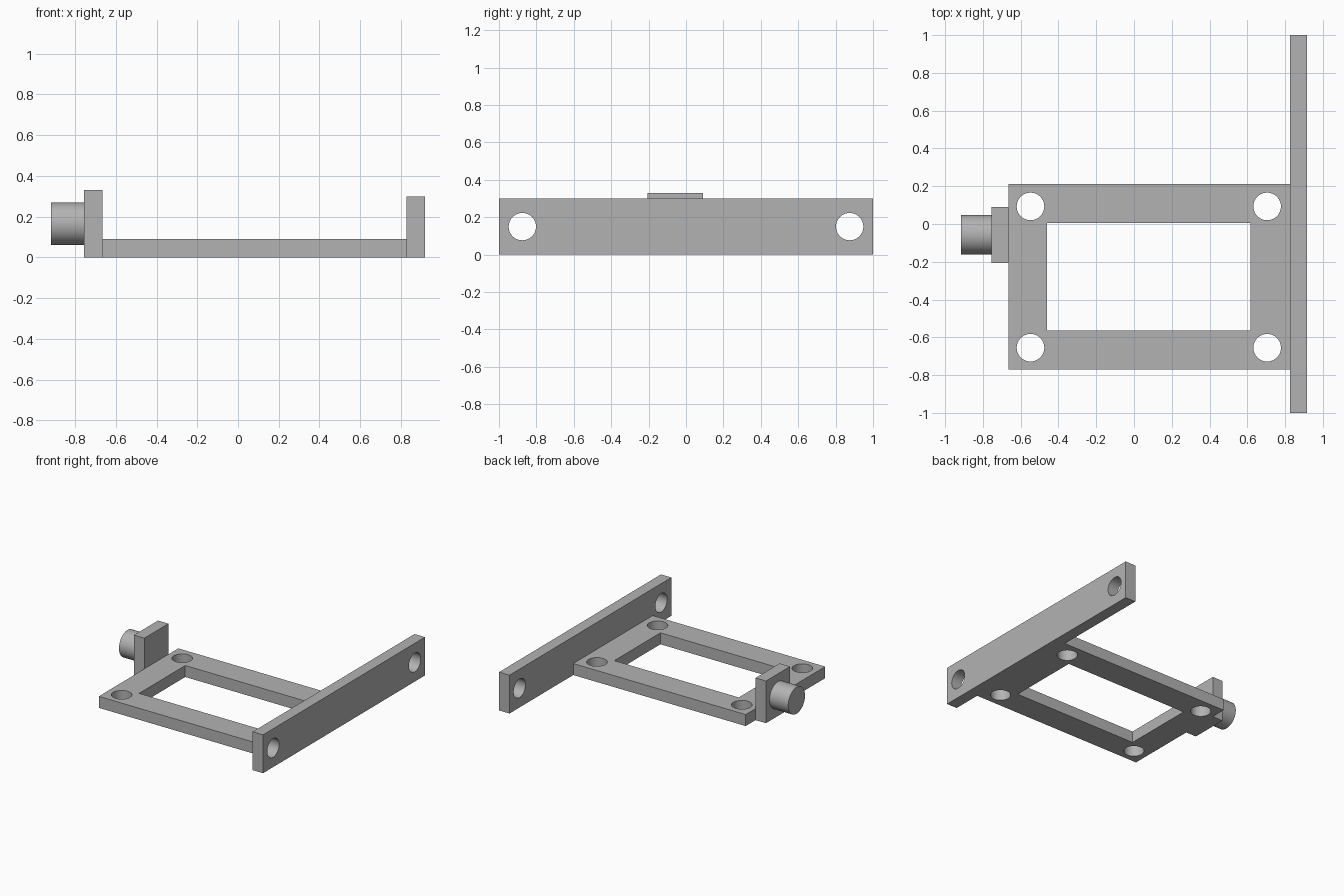
import bpy
import math

cube = bpy.data.objects.get("Cube")
if cube:
    bpy.data.objects.remove(cube, do_unlink=True)

# One plain grey for the whole bracket
GREY = (0.45, 0.45, 0.45, 1.0)
grey = bpy.data.materials.new("plain_grey")
grey.use_nodes = True
grey.diffuse_color = GREY
grey.node_tree.nodes["Principled BSDF"].inputs["Base Color"].default_value = GREY


def box(name, low, high):
    """Axis-aligned box between two corners."""
    centre = [(a + b) / 2 for a, b in zip(low, high)]
    bpy.ops.mesh.primitive_cube_add(size=1, location=centre)
    obj = bpy.context.object
    obj.name = name
    obj.scale = [b - a for a, b in zip(low, high)]
    bpy.ops.object.transform_apply(location=False, rotation=False, scale=True)
    obj.data.materials.append(grey)
    return obj


def cylinder(name, centre, radius, length, axis):
    """Cylinder along the x or z axis."""
    turn = (0, math.pi / 2, 0) if axis == "x" else (0, 0, 0)
    bpy.ops.mesh.primitive_cylinder_add(vertices=64, radius=radius, depth=length,
                                        location=centre, rotation=turn)
    obj = bpy.context.object
    obj.name = name
    obj.data.materials.append(grey)
    return obj


def cut(target, cutters):
    """Subtract each cutter from the target, then discard it."""
    for cutter in cutters:
        cutter.hide_render = True
        mod = target.modifiers.new("cut", "BOOLEAN")
        mod.operation = "DIFFERENCE"
        mod.solver = "EXACT"
        mod.object = cutter
        bpy.context.view_layer.objects.active = target
        bpy.ops.object.modifier_apply(modifier=mod.name)
        bpy.data.objects.remove(cutter, do_unlink=True)


def smooth(obj):
    bpy.ops.object.select_all(action="DESELECT")
    obj.select_set(True)
    bpy.context.view_layer.objects.active = obj
    bpy.ops.object.shade_smooth_by_angle(angle=math.radians(30))


HOLE = 0.073
THICK = 0.09

# Flat frame with a rectangular window and a bolt hole in each corner
frame = box("base_frame", (-0.665, -0.77, 0), (0.827, 0.212, THICK))
window = box("window_cutter", (-0.46, -0.565, -0.1), (0.617, 0.005, 0.2))
bolts = [cylinder("bolt_cutter", (x, y, THICK / 2), HOLE, 0.4, "z")
         for x in (-0.548, 0.705) for y in (-0.655, 0.093)]
cut(frame, [window] + bolts)

# Long upright bar with a mounting hole at each end
bar = box("mounting_bar", (0.827, -1, 0), (0.917, 1, 0.3))
cut(bar, [cylinder("mount_cutter", (0.872, y, 0.15), HOLE, 0.4, "x")
          for y in (-0.875, 0.875)])

# Upright tab carrying a round peg
box("peg_tab", (-0.755, -0.207, 0), (-0.665, 0.09, 0.33))
peg = cylinder("round_peg", (-0.836, -0.057, 0.165), 0.104, 0.162, "x")

for part in (frame, bar, peg):
    smooth(part)
